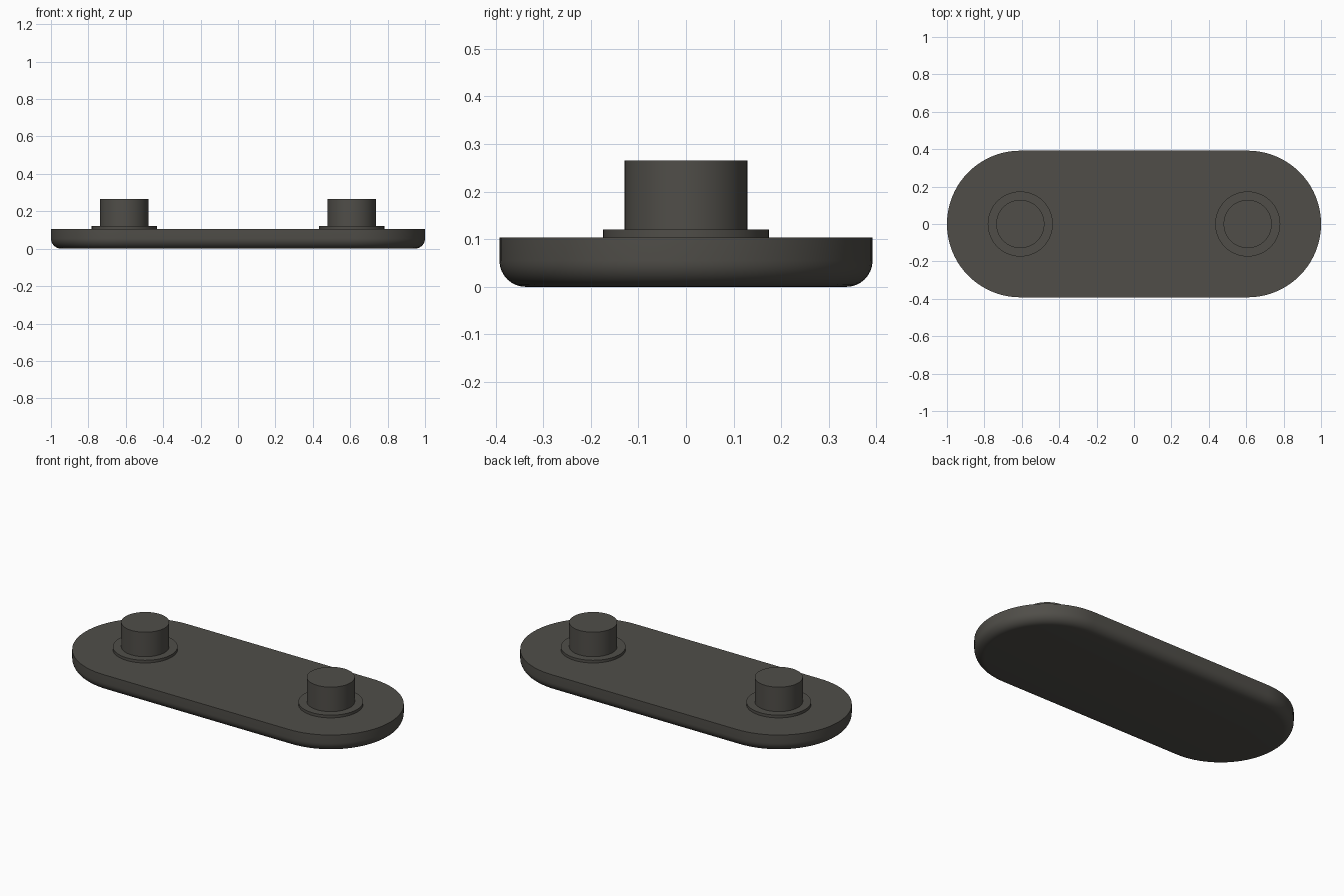
import bpy, bmesh
from math import sin, cos, pi, radians

if "Cube" in bpy.data.objects:
    bpy.data.objects.remove(bpy.data.objects["Cube"])

END_X, END_R, TOP = 0.608, 0.392, 0.104
FILLET = 0.055

mat = bpy.data.materials.new("dark_grey")
mat.diffuse_color = (0.08, 0.076, 0.066, 1)
mat.use_nodes = True
mat.node_tree.nodes["Principled BSDF"].inputs["Base Color"].default_value = mat.diffuse_color


def loft(name, rings, cap_bottom=True):
    """Skin a stack of equal-length point rings and cap the ends."""
    bm = bmesh.new()
    loops = [[bm.verts.new(p) for p in ring] for ring in rings]
    n = len(loops[0])
    for a, b in zip(loops, loops[1:]):
        for i in range(n):
            j = (i + 1) % n
            bm.faces.new((a[i], a[j], b[j], b[i]))
    if cap_bottom:
        bm.faces.new(loops[0][::-1])
    bm.faces.new(loops[-1])
    mesh = bpy.data.meshes.new(name)
    bm.to_mesh(mesh)
    bm.free()
    mesh.materials.append(mat)
    obj = bpy.data.objects.new(name, mesh)
    bpy.context.collection.objects.link(obj)
    bpy.ops.object.select_all(action='DESELECT')
    obj.select_set(True)
    bpy.context.view_layer.objects.active = obj
    bpy.ops.object.shade_smooth_by_angle(angle=radians(35))
    return obj


def stadium(r, z, seg=40):
    right = [(END_X + r * cos(a), r * sin(a), z)
             for a in (-pi / 2 + pi * i / seg for i in range(seg + 1))]
    return right + [(-x, -y, z) for x, y, z in right]


def circle(cx, r, z, seg=64):
    return [(cx + r * cos(2 * pi * i / seg), r * sin(2 * pi * i / seg), z)
            for i in range(seg)]


# Plate with rounded lower edge
steps = 8
rings = []
for i in range(steps + 1):
    a = pi / 2 * i / steps
    rings.append(stadium(END_R - FILLET * (1 - sin(a)), FILLET * (1 - cos(a))))
rings.append(stadium(END_R, TOP))
loft("link_plate", rings)

# Pins with shoulder collars
for side, cx in (("left", -END_X), ("right", END_X)):
    profile = [(0.174, TOP), (0.174, 0.12), (0.129, 0.12), (0.129, 0.265)]
    loft(side + "_pin", [circle(cx, r, z) for r, z in profile], cap_bottom=False)
